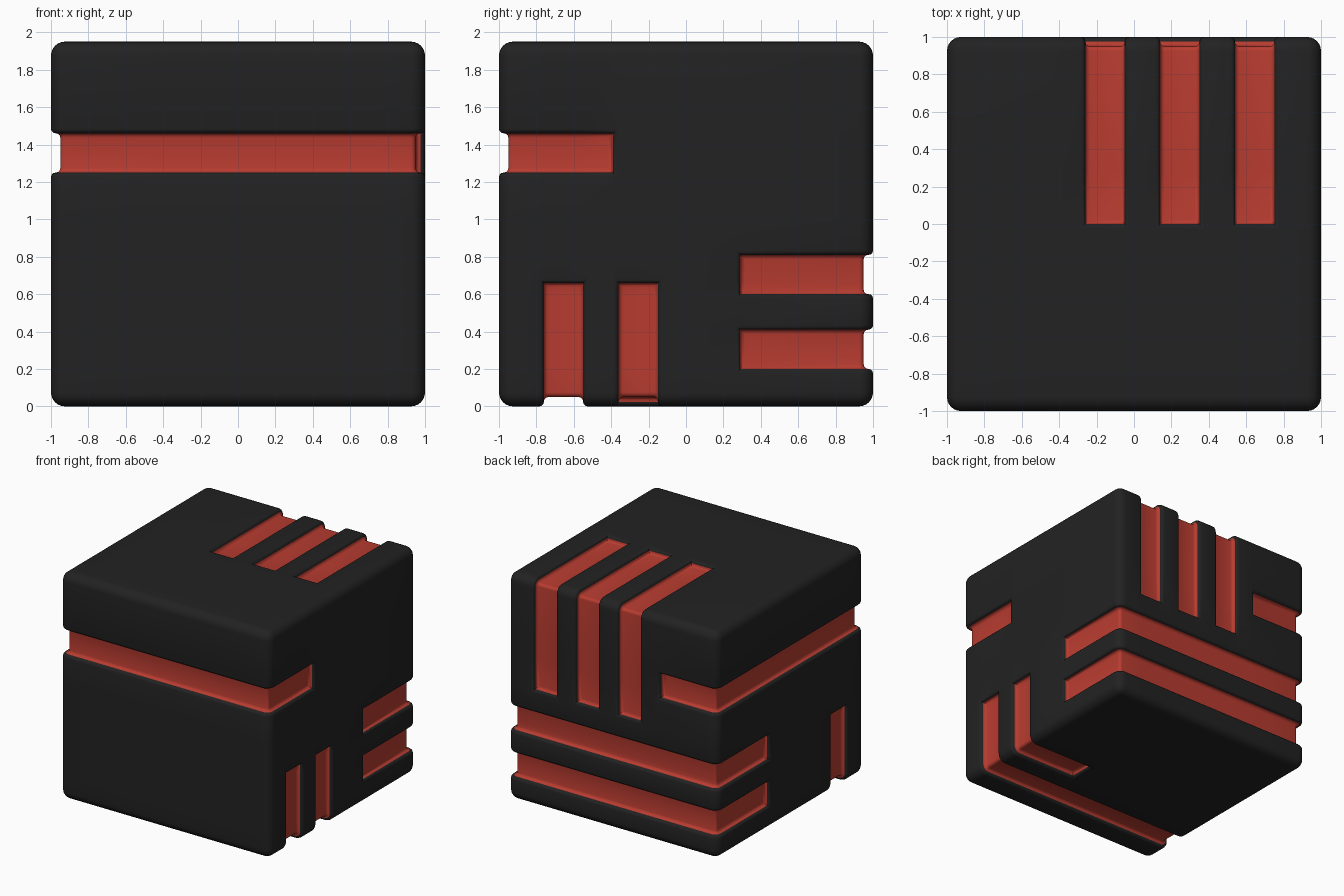
import bpy, bmesh, math
from mathutils import Vector

if "Cube" in bpy.data.objects:
    bpy.data.objects.remove(bpy.data.objects["Cube"])

HALF = Vector((1, 1, 0.975))
CENTRE = Vector((0, 0, 0.975))
ROUND, DEPTH = 0.075, 0.05
ALL = (-9, 9)

# Grooves: (axis, side, range on first other axis, range on second other axis)
BAND = (1.25, 1.46)
grooves = [
    (1, -1, ALL, BAND), (0, -1, ALL, BAND),                  # upper band: front, left
    (0, 1, (-9, -0.39), BAND), (1, 1, (-9, -0.45), BAND),    # its ends: right, back
]
for zr in ((0.20, 0.41), (0.60, 0.81)):                      # two low bands round the back
    grooves.append((1, 1, ALL, zr))
    grooves += [(0, s, (0.29, 9), zr) for s in (-1, 1)]
for xr in ((-0.26, -0.05), (0.14, 0.35), (0.54, 0.75)):      # three strips: top and back
    grooves += [(2, 1, xr, (0, 9)), (1, 1, xr, (1.0, 9))]
WIDE, SHORT = (-0.76, -0.55), (-0.36, -0.15)                 # strips under the base
grooves += [(0, s, WIDE, (-9, 0.66)) for s in (-1, 1)] + [(2, -1, ALL, WIDE)]
grooves += [(0, 1, SHORT, (-9, 0.66)), (2, -1, (0.35, 9), SHORT)]


def others(axis):
    return [a for a in range(3) if a != axis]


# Grid lines: groove borders plus close lines for the rounded edges
lines = []
for a in range(3):
    vals = set()
    for axis, _, *ranges in grooves:
        if axis != a:
            vals |= {v for v in ranges[others(axis).index(a)] if abs(v) < 9}
    for s in (-1, 1):
        for i in range(4):
            t = ROUND * (1 - math.tan(math.radians(15 * i)))
            vals.add(CENTRE[a] + s * (HALF[a] - t))
    lines.append(sorted(round(v, 5) for v in vals))

bm = bmesh.new()
cache = {}


def vert(key, depth):
    """Vertex on the rounded block, or on its inward offset."""
    if (key, depth) not in cache:
        p = Vector(key) - CENTRE
        c = Vector([max(-(HALF[a] - ROUND), min(HALF[a] - ROUND, p[a])) for a in range(3)])
        cache[key, depth] = bm.verts.new(CENTRE + c + (p - c).normalized() * (ROUND - depth))
    return cache[key, depth]


def in_groove(axis, side, u, v):
    return any(g[0] == axis and g[1] == side and g[2][0] < u < g[2][1]
               and g[3][0] < v < g[3][1] for g in grooves)


# Block skin and groove floors
edge_sets = {True: set(), False: set()}
for axis in range(3):
    a, b = others(axis)
    for side in (-1, 1):
        w = lines[axis][0 if side < 0 else -1]
        for u0, u1 in zip(lines[a], lines[a][1:]):
            for v0, v1 in zip(lines[b], lines[b][1:]):
                keys = []
                for u, v in ((u0, v0), (u1, v0), (u1, v1), (u0, v1)):
                    k = [0, 0, 0]
                    k[axis], k[a], k[b] = w, u, v
                    keys.append(tuple(k))
                low = in_groove(axis, side, (u0 + u1) / 2, (v0 + v1) / 2)
                bm.faces.new([vert(k, DEPTH if low else 0) for k in keys])
                for i in range(4):
                    edge_sets[low].add(frozenset((keys[i - 1], keys[i])))

# Groove walls
soft = []
for k0, k1 in sorted(tuple(sorted(e)) for e in edge_sets[True] & edge_sets[False]):
    top = [vert(k0, 0), vert(k1, 0)]
    bottom = [vert(k0, DEPTH), vert(k1, DEPTH)]
    bm.faces.new(top + bottom[::-1])
    soft += [bm.edges.get(top), bm.edges.get(bottom)]
bmesh.ops.recalc_face_normals(bm, faces=bm.faces[:])

# Rounded rims and floor fillets
bmesh.ops.bevel(bm, geom=soft, offset=0.024, offset_type='OFFSET', segments=3,
                profile=0.5, affect='EDGES', clamp_overlap=False)

# Everything below half groove depth is red
for f in bm.faces:
    p = f.calc_center_median() - CENTRE
    q = [abs(p[a]) - HALF[a] + ROUND for a in range(3)]
    dist = Vector([max(x, 0) for x in q]).length + min(max(q), 0) - ROUND
    f.material_index = 1 if dist < -DEPTH / 2 + 0.002 else 0

mesh = bpy.data.meshes.new("grooved_block")
bm.to_mesh(mesh)
bm.free()
for name, colour in (("black", (0.016, 0.016, 0.016, 1)), ("red", (0.48, 0.045, 0.03, 1))):
    mat = bpy.data.materials.new(name)
    mat.diffuse_color = colour
    mat.use_nodes = True
    mat.node_tree.nodes["Principled BSDF"].inputs["Base Color"].default_value = mat.diffuse_color
    mesh.materials.append(mat)
block = bpy.data.objects.new("grooved_block", mesh)
bpy.context.collection.objects.link(block)
bpy.context.view_layer.objects.active = block
block.select_set(True)
bpy.ops.object.shade_smooth_by_angle(angle=math.radians(40))
